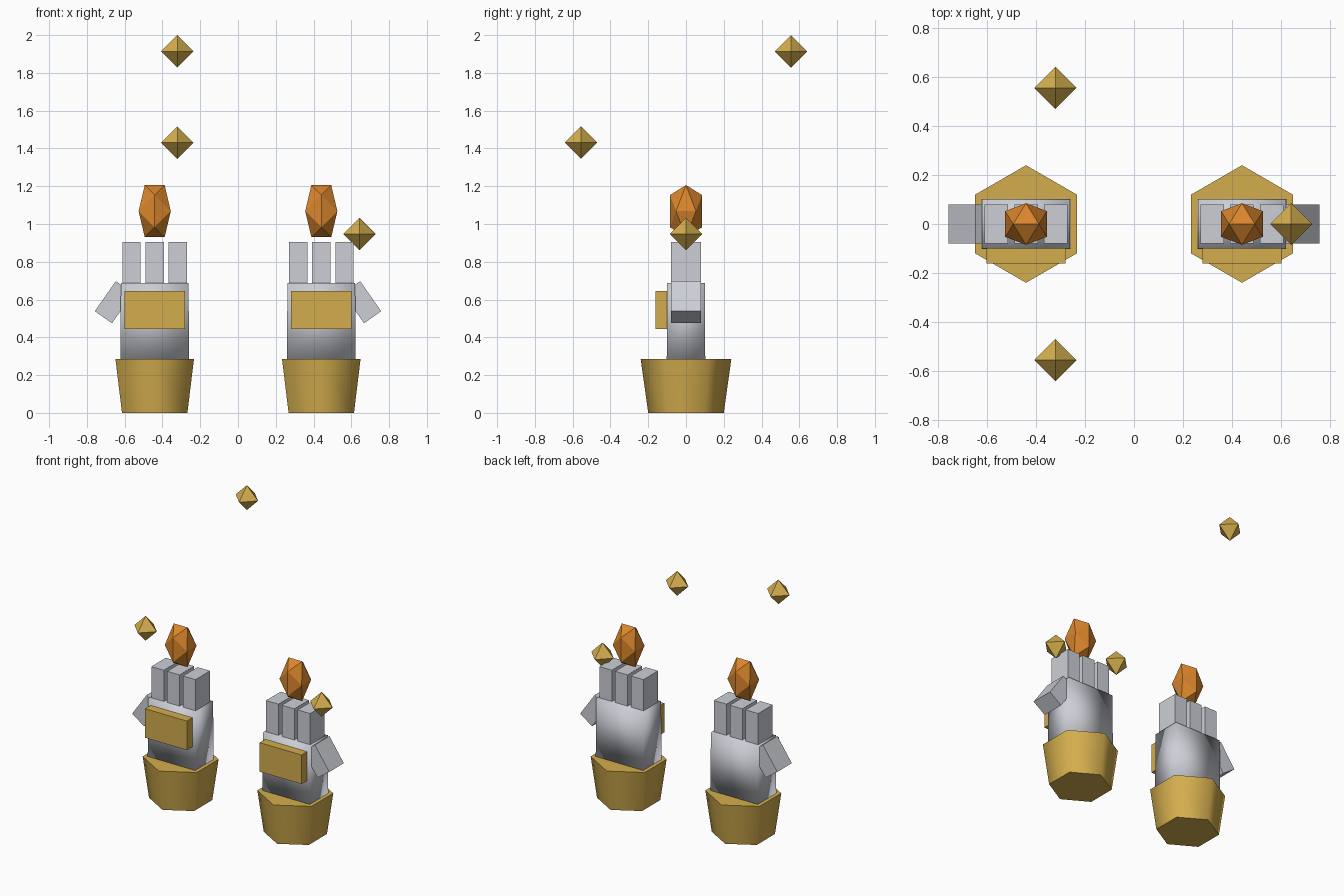
import bpy, bmesh, math
from mathutils import Matrix, Vector

if "Cube" in bpy.data.objects:
    bpy.data.objects.remove(bpy.data.objects["Cube"])


def material(name, rgb):
    m = bpy.data.materials.new(name)
    lin = [((c / 255 + 0.055) / 1.055) ** 2.4 for c in rgb]
    m.diffuse_color = (*lin, 1)
    m.use_nodes = True
    m.node_tree.nodes["Principled BSDF"].inputs["Base Color"].default_value = m.diffuse_color
    return m


GOLD = material("gold", (212, 174, 78))
SILVER = material("silver", (204, 207, 214))
ORANGE = material("flame orange", (218, 134, 44))


def finish(bm, name, mat, smooth_angle=None):
    bmesh.ops.recalc_face_normals(bm, faces=bm.faces[:])
    me = bpy.data.meshes.new(name)
    bm.to_mesh(me)
    bm.free()
    me.materials.append(mat)
    ob = bpy.data.objects.new(name, me)
    bpy.context.collection.objects.link(ob)
    if smooth_angle:
        bpy.ops.object.select_all(action='DESELECT')
        ob.select_set(True)
        bpy.context.view_layer.objects.active = ob
        bpy.ops.object.shade_smooth_by_angle(angle=math.radians(smooth_angle))
    return ob


def box(name, center, size, mat, tilt=0.0, taper=1.0, smooth_angle=None):
    bm = bmesh.new()
    bmesh.ops.create_cube(bm, size=1)
    for v in bm.verts:
        if v.co.z > 0:
            v.co.x *= taper
            v.co.y *= taper
    bm.transform(Matrix.Translation(center) @ Matrix.Rotation(tilt, 4, 'Y')
                 @ Matrix.Diagonal((*size, 1)))
    return finish(bm, name, mat, smooth_angle)


def hull(name, points, center, mat):
    bm = bmesh.new()
    for p in points:
        bm.verts.new(Vector(p) + Vector(center))
    bmesh.ops.convex_hull(bm, input=bm.verts[:])
    return finish(bm, name, mat)


def gauntlet(side, label):
    cx = side * 0.441
    # six-sided flared cuff with corners toward front and back
    bm = bmesh.new()
    bmesh.ops.create_cone(bm, cap_ends=True, segments=6, radius1=0.2, radius2=0.24, depth=0.285)
    # orient a corner onto the y axis whatever the primitive's start angle
    bm.verts.ensure_lookup_table()
    a = math.atan2(bm.verts[0].co.y, bm.verts[0].co.x)
    bm.transform(Matrix.Translation((cx, 0, 0.1425)) @ Matrix.Rotation(math.pi / 2 - a, 4, 'Z'))
    finish(bm, label + "_cuff", GOLD, 65)
    # hand and knuckle plate
    box(label + "_palm", (cx, 0, 0.483), (0.364, 0.204, 0.41), SILVER, taper=0.985, smooth_angle=100)
    box(label + "_back_plate", (cx, -0.127, 0.545), (0.322, 0.07, 0.202), GOLD)
    # three fingers
    for i in (-1, 0, 1):
        box(f"{label}_finger_{i + 2}", (cx + i * 0.122, 0, 0.785), (0.096, 0.16, 0.24), SILVER)
    # splayed thumb on the outer side
    box(label + "_thumb", (side * 0.657, 0, 0.586), (0.111, 0.16, 0.194), SILVER,
        tilt=-side * math.radians(35))
    # stretched icosahedron flame, its top edge running along x
    f, s = 0.0851, 0.0526
    pts = []
    for p in (-1, 1):
        for q in (-1, 1):
            pts += [(p * s, 0, q * f), (0, p * f, q * s), (p * f, q * s, 0)]
    hull(label + "_flame", [(x, y, z * 1.62) for x, y, z in pts], (cx, 0, 1.068), ORANGE)


gauntlet(-1, "left")
gauntlet(1, "right")

# three octahedral sparks rising in a spiral
R = 0.086
octa = [tuple(R * sgn if k == ax else 0 for k in range(3)) for ax in range(3) for sgn in (-1, 1)]
for i in range(3):
    ang = -i * math.tau / 3
    hull(f"spark_{i + 1}", octa,
         (0.642 * math.cos(ang), 0.642 * math.sin(ang), 0.947 + i * 0.4835), GOLD)
